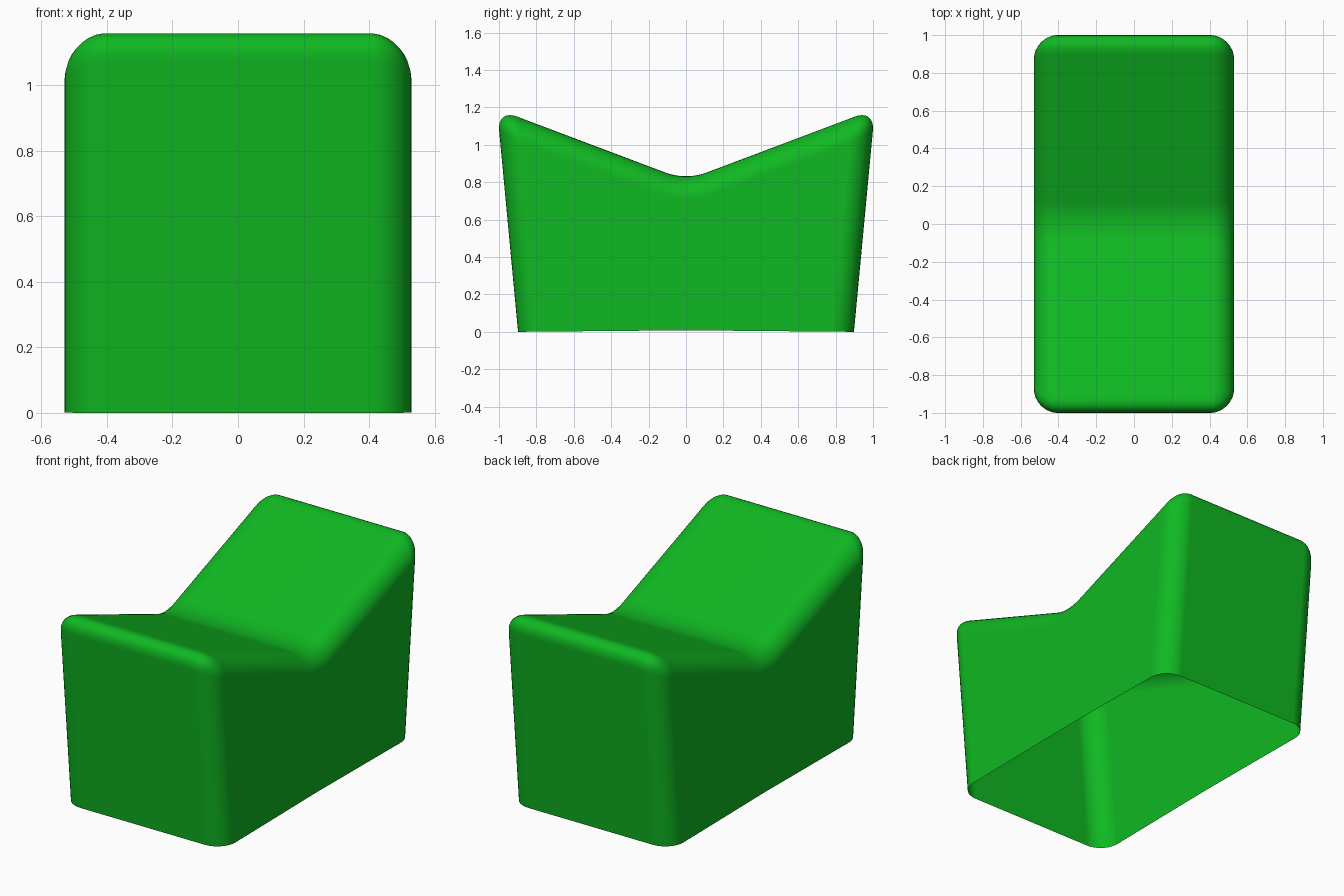
import bpy, bmesh
from math import sin, cos, atan2, tan, radians

if "Cube" in bpy.data.objects:
    bpy.data.objects.remove(bpy.data.objects["Cube"])

HALF_W = 0.53                 # half width in x
ROUND = 0.12                  # rounding width of all edges
PEAK = (1.01, 1.191)          # sharp corner of each raised end, before rounding
VALLEY_Z = 0.81               # sharp bottom of the V, before rounding
FOOT_Y = 0.898

# Side profile (y, z), anticlockwise seen from +x, with a rounded valley
slope = atan2(PEAK[1] - VALLEY_Z, PEAK[0])
radius = ROUND / tan(slope)
centre_z = VALLEY_Z + radius / cos(slope)
steps = 10
valley = []
for i in range(steps + 1):
    a = slope - 2 * slope * i / steps
    valley.append((radius * sin(a), centre_z - radius * cos(a)))
profile = [(-FOOT_Y, 0), (0, 0.008), (FOOT_Y, 0), PEAK] + valley + [(-PEAK[0], PEAK[1])]

# Open-bottomed shell swept across the width
bm = bmesh.new()
right = [bm.verts.new((HALF_W, y, z)) for y, z in profile]
left = [bm.verts.new((-HALF_W, y, z)) for y, z in profile]
bm.faces.new(right)
bm.faces.new(left[::-1])
n = len(profile)
for i in range(2, n):
    j = (i + 1) % n
    bm.faces.new((right[j], right[i], left[i], left[j]))

# Round every outer edge except the open rim
bm.normal_update()
edges = [e for e in bm.edges
         if len(e.link_faces) == 2 and e.calc_face_angle() > radians(30)]
bmesh.ops.bevel(bm, geom=edges, offset=ROUND, offset_type='OFFSET', segments=8,
                profile=0.5, affect='EDGES', clamp_overlap=False)
for f in bm.faces:
    f.smooth = True

mesh = bpy.data.meshes.new("saddle_seat")
bm.to_mesh(mesh)
bm.free()
seat = bpy.data.objects.new("saddle_seat", mesh)
bpy.context.collection.objects.link(seat)

# Keep the large faces flat in shading
seat.modifiers.new("flat_panels", 'WEIGHTED_NORMAL')

green = bpy.data.materials.new("green_plastic")
green.diffuse_color = (0.005, 0.48, 0.016, 1)
green.use_nodes = True
green.node_tree.nodes["Principled BSDF"].inputs["Base Color"].default_value = green.diffuse_color
mesh.materials.append(green)
